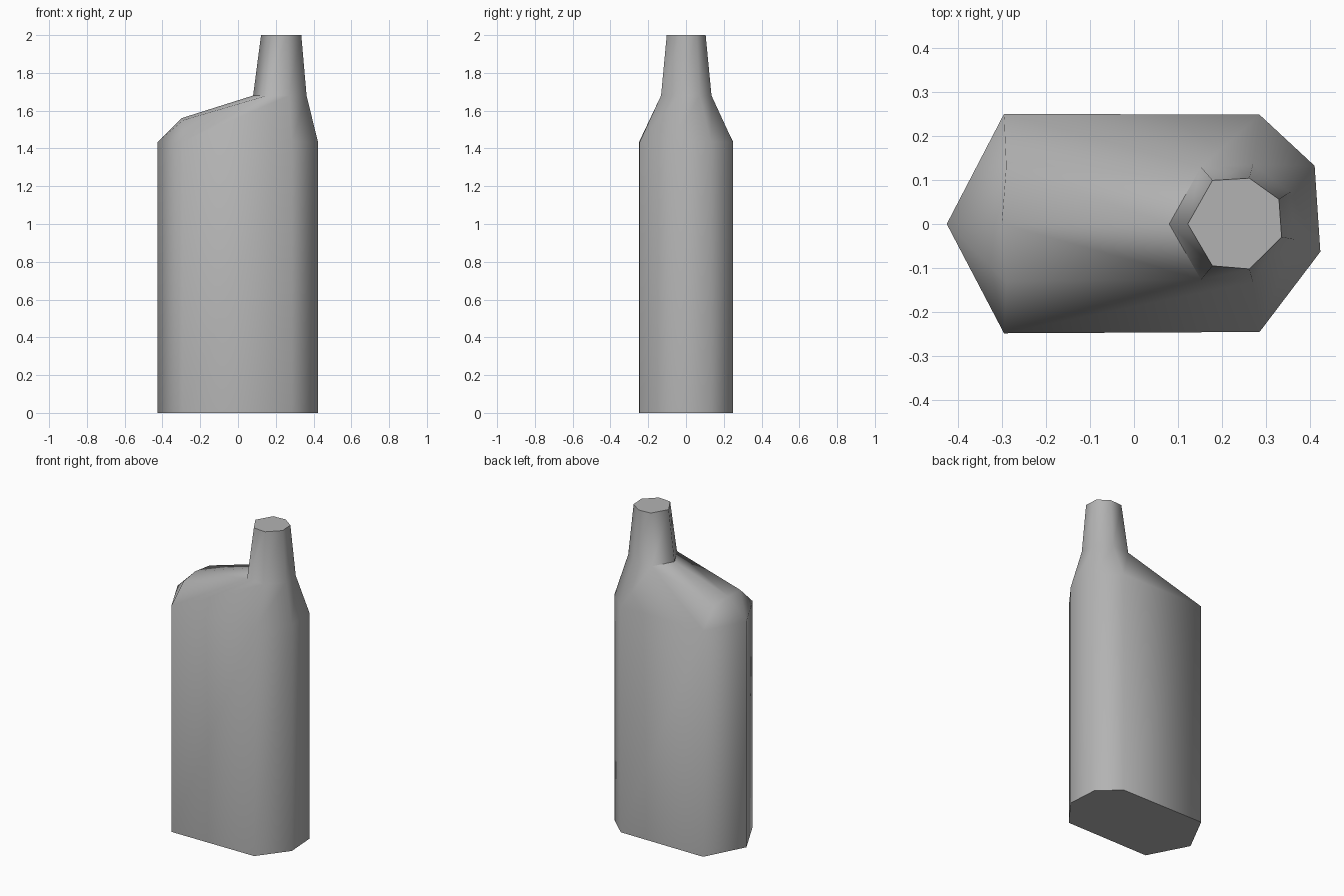
import bpy
import bmesh
from math import radians

cube = bpy.data.objects.get("Cube")
if cube:
    bpy.data.objects.remove(cube)

grey = bpy.data.materials.new("plain grey")
grey.use_nodes = True
colour = (0.45, 0.45, 0.45, 1)
grey.diffuse_color = colour
grey.node_tree.nodes["Principled BSDF"].inputs["Base Color"].default_value = colour

# Seven-sided outlines, starting at the narrow end
body = [(-.425, 0), (-.295, -.248), (.285, -.245), (.423, -.063),
        (.41, .132), (.285, .248), (-.295, .25)]
neck = [(.08, 0), (.152, -.126), (.27, -.132), (.363, -.035),
        (.355, .073), (.27, .135), (.152, .129)]
mouth = [(.122, 0), (.178, -.095), (.262, -.102), (.335, -.03),
         (.329, .056), (.262, .104), (.178, .099)]

bm = bmesh.new()


def ring(points, z):
    return [bm.verts.new((x, y, z)) for x, y in points]


def bridge(low, high, columns):
    for i in columns:
        j = (i + 1) % len(low)
        bm.faces.new((low[i], low[j], high[j], high[i]))


base, top = ring(body, 0), ring(body, 1.435)
collar, rim = ring(neck, 1.68), ring(mouth, 2)

# Straight walls, neck and end caps
bridge(base, top, range(7))
bridge(collar, rim, range(7))
bm.faces.new(base[::-1])
bm.faces.new(rim)

# Shoulder around the neck
bridge(top, collar, range(1, 6))

# Sloping shoulder over the narrow end
crest = bm.verts.new((-.3, 0, 1.56))
front = bm.verts.new((-.29, -.13, 1.55))
back = bm.verts.new((-.29, .13, 1.55))
for face in ((top[0], top[1], front, crest), (crest, front, collar[1], collar[0]),
             (top[6], top[0], crest, back), (back, crest, collar[0], collar[6]),
             (top[1], collar[1], front), (top[6], back, collar[6])):
    bm.faces.new(face)
bmesh.ops.recalc_face_normals(bm, faces=bm.faces)

mesh = bpy.data.meshes.new("bottle")
bm.to_mesh(mesh)
bm.free()
mesh.materials.append(grey)
bottle = bpy.data.objects.new("bottle", mesh)
bpy.context.collection.objects.link(bottle)

# Soft corners with crisp caps
bpy.ops.object.select_all(action="DESELECT")
bottle.select_set(True)
bpy.context.view_layer.objects.active = bottle
bpy.ops.object.shade_smooth_by_angle(angle=radians(64))
